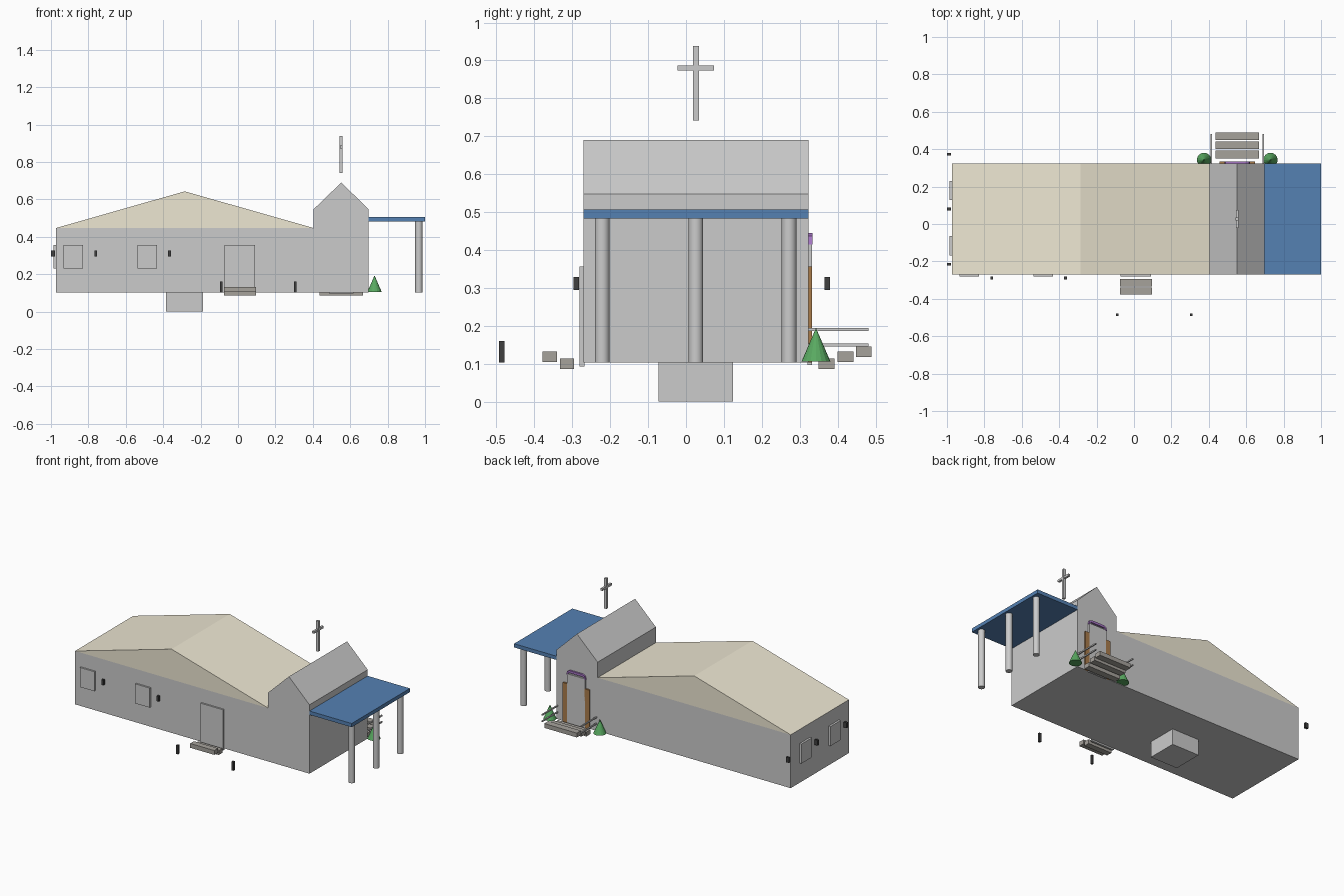
import bpy, bmesh, math

if "Cube" in bpy.data.objects:
    bpy.data.objects.remove(bpy.data.objects["Cube"])


def material(name, color):
    m = bpy.data.materials.new(name)
    m.diffuse_color = (*color, 1)
    m.use_nodes = True
    m.node_tree.nodes["Principled BSDF"].inputs["Base Color"].default_value = m.diffuse_color
    return m


CREAM = material("cream", (0.85, 0.80, 0.65))
BLUE = material("blue", (0.09, 0.22, 0.45))
BROWN = material("brown", (0.40, 0.20, 0.07))
PURPLE = material("purple", (0.38, 0.18, 0.55))
GREEN = material("green", (0.10, 0.40, 0.12))
DARK = material("dark", (0.05, 0.05, 0.05))
STONE = material("stone", (0.38, 0.36, 0.33))


def finish(name, bm, mat):
    bmesh.ops.recalc_face_normals(bm, faces=bm.faces)
    me = bpy.data.meshes.new(name)
    bm.to_mesh(me)
    bm.free()
    ob = bpy.data.objects.new(name, me)
    bpy.context.collection.objects.link(ob)
    if mat:
        me.materials.append(mat)
    return ob


def box(name, xs, ys, zs, mat=None):
    bm = bmesh.new()
    bmesh.ops.create_cube(bm, size=1)
    for v in bm.verts:
        v.co = [(r[0] + r[1]) / 2 + c * (r[1] - r[0]) for c, r in zip(v.co, (xs, ys, zs))]
    return finish(name, bm, mat)


def prism(name, profile, y0, y1, mat=None):
    """Extrude an x,z profile from y0 to y1."""
    bm = bmesh.new()
    face = bm.faces.new([bm.verts.new((x, y0, z)) for x, z in profile])
    ext = bmesh.ops.extrude_face_region(bm, geom=[face])["geom"]
    bmesh.ops.translate(bm, vec=(0, y1 - y0, 0),
                        verts=[g for g in ext if isinstance(g, bmesh.types.BMVert)])
    return finish(name, bm, mat)


def cone(name, x, y, z0, z1, r0, r1, sides, mat=None):
    bm = bmesh.new()
    bmesh.ops.create_cone(bm, cap_ends=True, segments=sides, radius1=r0, radius2=r1, depth=z1 - z0)
    bmesh.ops.translate(bm, vec=(x, y, (z0 + z1) / 2), verts=bm.verts)
    return finish(name, bm, mat)


Y0, Y1, YC = -0.27, 0.323, 0.026

# Walls of nave and tower, with the block underneath
prism("walls", [(-0.973, 0.103), (0.699, 0.103), (0.699, 0.547), (0.404, 0.547),
                (0.404, 0.447), (-0.973, 0.447)], Y0, Y1)
box("base_block", (-0.384, -0.188), (-0.072, 0.124), (0, 0.104))

# Gable roofs
prism("nave_roof", [(-0.973, 0.447), (0.404, 0.447), (-0.285, 0.643)], Y0, Y1, CREAM)
prism("tower_roof", [(0.404, 0.547), (0.699, 0.547), (0.552, 0.69)], Y0, Y1)

# Cross
box("cross_upright", (0.544, 0.56), (YC - 0.008, YC + 0.008), (0.742, 0.938))
box("cross_arm", (0.545, 0.559), (YC - 0.048, YC + 0.048), (0.873, 0.887))

# Canopy and columns
box("canopy", (0.699, 1.0), (Y0, Y1), (0.483, 0.507), BLUE)
for y in (-0.221, YC, 0.272):
    col = cone("canopy_column", 0.967, y, 0.103, 0.485, 0.0195, 0.0195, 24)
    bpy.context.view_layer.objects.active = col
    col.select_set(True)
    bpy.ops.object.shade_smooth_by_angle()
    col.select_set(False)

# Windows
for x in (-0.88, -0.485):
    box("front_window", (x - 0.052, x + 0.052), (-0.281, -0.268), (0.23, 0.356))
for y in (0.179, -0.116):
    box("side_window", (-0.986, -0.97), (y - 0.052, y + 0.052), (0.23, 0.356))

# Wall lamps
for x in (-0.76, -0.366):
    box("front_lamp", (x - 0.007, x + 0.007), (-0.297, -0.282), (0.294, 0.328), DARK)
for y in (-0.216, 0.08, 0.37 + 0.003):
    box("side_lamp", (-1.0, -0.978), (y - 0.007, y + 0.007), (0.294, 0.328), DARK)

# Path bollards
for x in (-0.09, 0.306):
    box("bollard", (x - 0.007, x + 0.007), (-0.493, -0.479), (0.103, 0.16), DARK)

# Front door and steps
box("front_door", (-0.072, 0.09), (-0.281, -0.268), (0.093, 0.356))
for y, z in ((-0.314, 0.086), (-0.359, 0.104)):
    box("front_step", (-0.076, 0.096), (y - 0.019, y + 0.019), (z, z + 0.028), STONE)

# Back door with open leaves and an arch on top
DX = 0.552
box("back_door", (DX - 0.065, DX + 0.065), (0.32, 0.333), (0.097, 0.42))
for s in (-1, 1):
    xs = sorted((DX + s * 0.062, DX + s * 0.095))
    box("door_leaf", xs, (0.32, 0.333), (0.103, 0.356), BROWN)
arch = [(-0.068, 0.415), (-0.062, 0.437), (-0.045, 0.445), (0.045, 0.445), (0.062, 0.437),
        (0.068, 0.415), (0.06, 0.415), (0.052, 0.43), (-0.052, 0.43), (-0.06, 0.415)]
prism("door_arch", [(DX + x, z) for x, z in arch], 0.32, 0.334, PURPLE)

# Back steps
for y, z in ((0.371, 0.086), (0.421, 0.104), (0.469, 0.117)):
    box("back_step", (0.436, 0.668), (y - 0.021, y + 0.021), (z, z + 0.028), STONE)

# Step rails and cone shrubs on both sides
for s in (-1, 1):
    x = DX + s * 0.139
    for z in (0.149, 0.19):
        box("step_rail", (x - 0.004, x + 0.004), (0.323, 0.481), (z - 0.004, z + 0.004))
    cone("shrub", DX + s * 0.178, 0.343, 0.106, 0.194, 0.038, 0.0, 16, GREEN)
